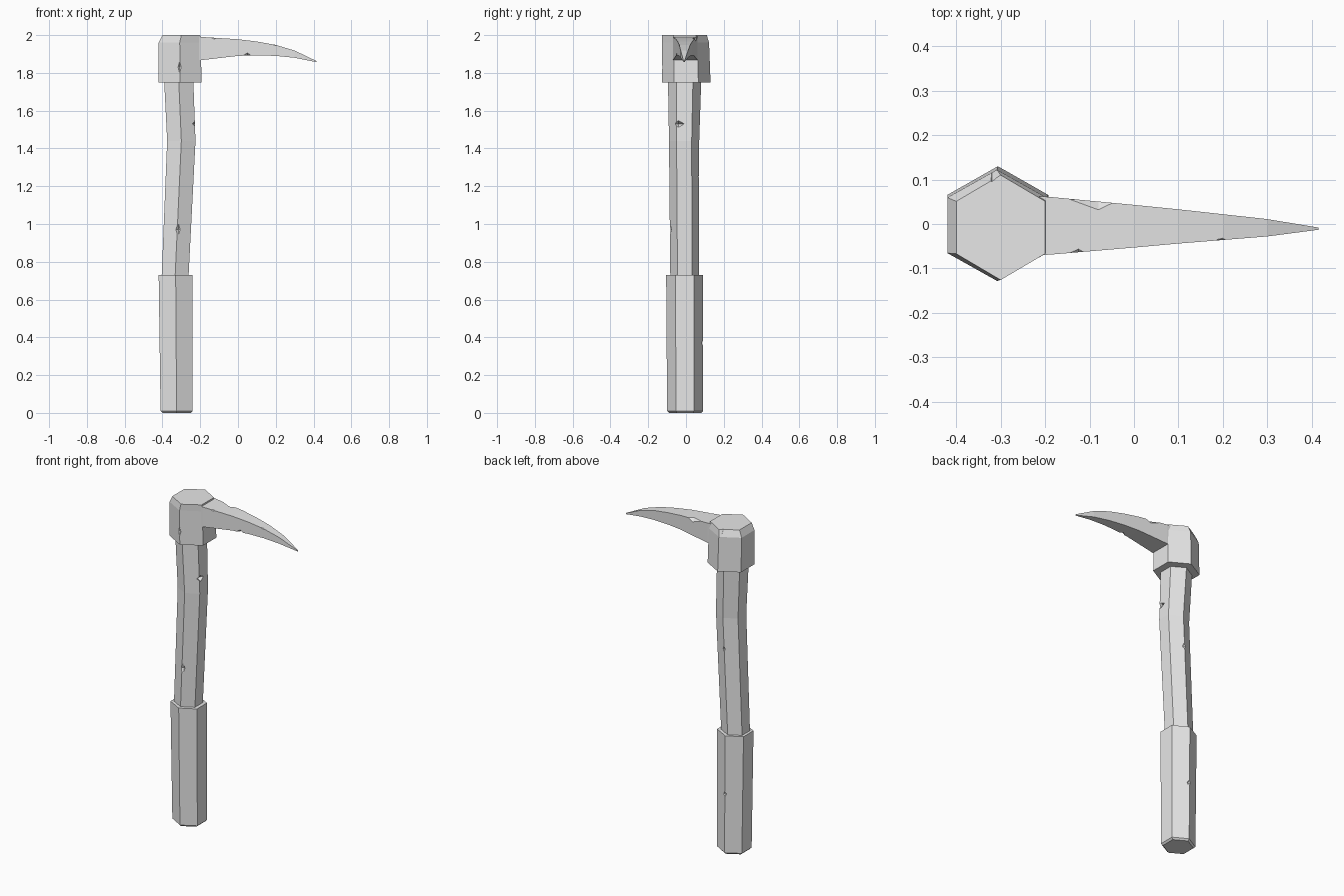
import bpy, bmesh
from mathutils import Vector

cube = bpy.data.objects.get("Cube")
if cube:
    bpy.data.objects.remove(cube, do_unlink=True)

grey = bpy.data.materials.new("stone grey")
grey.use_nodes = True
colour = (0.8, 0.8, 0.8, 1)
grey.diffuse_color = colour
grey.node_tree.nodes["Principled BSDF"].inputs["Base Color"].default_value = colour


def loft(name, rings):
    """Join matching rings of points into a closed, flat-shaded solid."""
    bm = bmesh.new()
    loops = [[bm.verts.new(p) for p in ring] for ring in rings]
    for a, b in zip(loops, loops[1:]):
        for i in range(len(a)):
            j = (i + 1) % len(a)
            bm.faces.new((a[i], a[j], b[j], b[i]))
    bm.faces.new(loops[0])
    bm.faces.new(loops[-1])
    bmesh.ops.recalc_face_normals(bm, faces=bm.faces)
    mesh = bpy.data.meshes.new(name)
    bm.to_mesh(mesh)
    bm.free()
    mesh.materials.append(grey)
    obj = bpy.data.objects.new(name, mesh)
    bpy.context.collection.objects.link(obj)
    return obj


def hexagon(z, left, right, front, back):
    """Six-sided ring with flat sides left and right, corners front and back."""
    mid, cy, h = (left + right) / 2, (front + back) / 2, (back - front) / 4
    return [(right, cy - h, z), (right, cy + h, z), (mid, back, z),
            (left, cy + h, z), (left, cy - h, z), (mid, front, z)]


def chip(obj, centre, size):
    """Cut a diamond-shaped nick out of a part."""
    bm = bmesh.new()
    for axis in range(3):
        for sign in (-1, 1):
            p = Vector(centre)
            p[axis] += sign * size[axis]
            bm.verts.new(p)
    bmesh.ops.convex_hull(bm, input=bm.verts)
    bmesh.ops.recalc_face_normals(bm, faces=bm.faces)
    mesh = bpy.data.meshes.new("nick_cutter")
    bm.to_mesh(mesh)
    bm.free()
    mesh.materials.append(grey)
    cutter = bpy.data.objects.new("nick_cutter", mesh)
    cutter.hide_render = True
    bpy.context.collection.objects.link(cutter)
    mod = obj.modifiers.new("nick", "BOOLEAN")
    mod.operation = "DIFFERENCE"
    mod.solver = "EXACT"
    mod.object = cutter
    bpy.context.view_layer.objects.active = obj
    bpy.ops.object.modifier_apply(modifier=mod.name)
    bpy.data.objects.remove(cutter, do_unlink=True)


# Grip with a slightly bevelled foot
grip = loft("grip", [
    hexagon(0, -0.40, -0.25, -0.09, 0.08),
    hexagon(0.01, -0.41, -0.24, -0.10, 0.09),
    hexagon(0.73, -0.42, -0.24, -0.105, 0.09)])
chip(grip, (-0.325, 0.10, 0.37), (0.03, 0.025, 0.03))

# Bent shaft
shaft = loft("shaft", [
    hexagon(0.70, -0.405, -0.263, -0.083, 0.07),
    hexagon(1.44, -0.375, -0.225, -0.09, 0.07),
    hexagon(1.80, -0.393, -0.238, -0.096, 0.082)])
chip(shaft, (-0.225, -0.04, 1.53), (0.03, 0.035, 0.02))
chip(shaft, (-0.315, -0.095, 0.97), (0.03, 0.025, 0.06))
chip(shaft, (-0.305, 0.08, 1.25), (0.03, 0.02, 0.04))

# Head block with worn upper corners
top = hexagon(2.0, -0.40, -0.20, -0.126, 0.11)
head = loft("head", [
    hexagon(1.75, -0.42, -0.193, -0.128, 0.13),
    hexagon(1.96, -0.42, -0.197, -0.128, 0.122), top])
chip(head, (-0.32, 0.12, 2.0), (0.03, 0.025, 0.05))
chip(head, (-0.31, -0.135, 1.83), (0.02, 0.02, 0.05))

# Curved blade: x, underside z, top z, front y, back y
stations = [(-0.25, 1.865, 1.995, -0.072, 0.064),
            (-0.19, 1.868, 1.99, -0.069, 0.061),
            (0.0, 1.89, 1.978, -0.053, 0.043),
            (0.1, 1.893, 1.966, -0.044, 0.033),
            (0.2, 1.89, 1.948, -0.036, 0.022),
            (0.3, 1.88, 1.918, -0.028, 0.011),
            (0.415, 1.857, 1.863, -0.013, -0.008)]
blade = loft("blade", [
    [(x, f, lo), (x, b, lo), (x, b, hi), (x, f, hi)]
    for x, lo, hi, f, b in stations])
chip(blade, (-0.08, 0.055, 1.99), (0.07, 0.03, 0.03))
chip(blade, (-0.125, -0.068, 1.99), (0.03, 0.016, 0.015))
chip(blade, (0.2, -0.04, 1.95), (0.025, 0.01, 0.01))
chip(blade, (0.05, -0.05, 1.892), (0.022, 0.02, 0.015))
